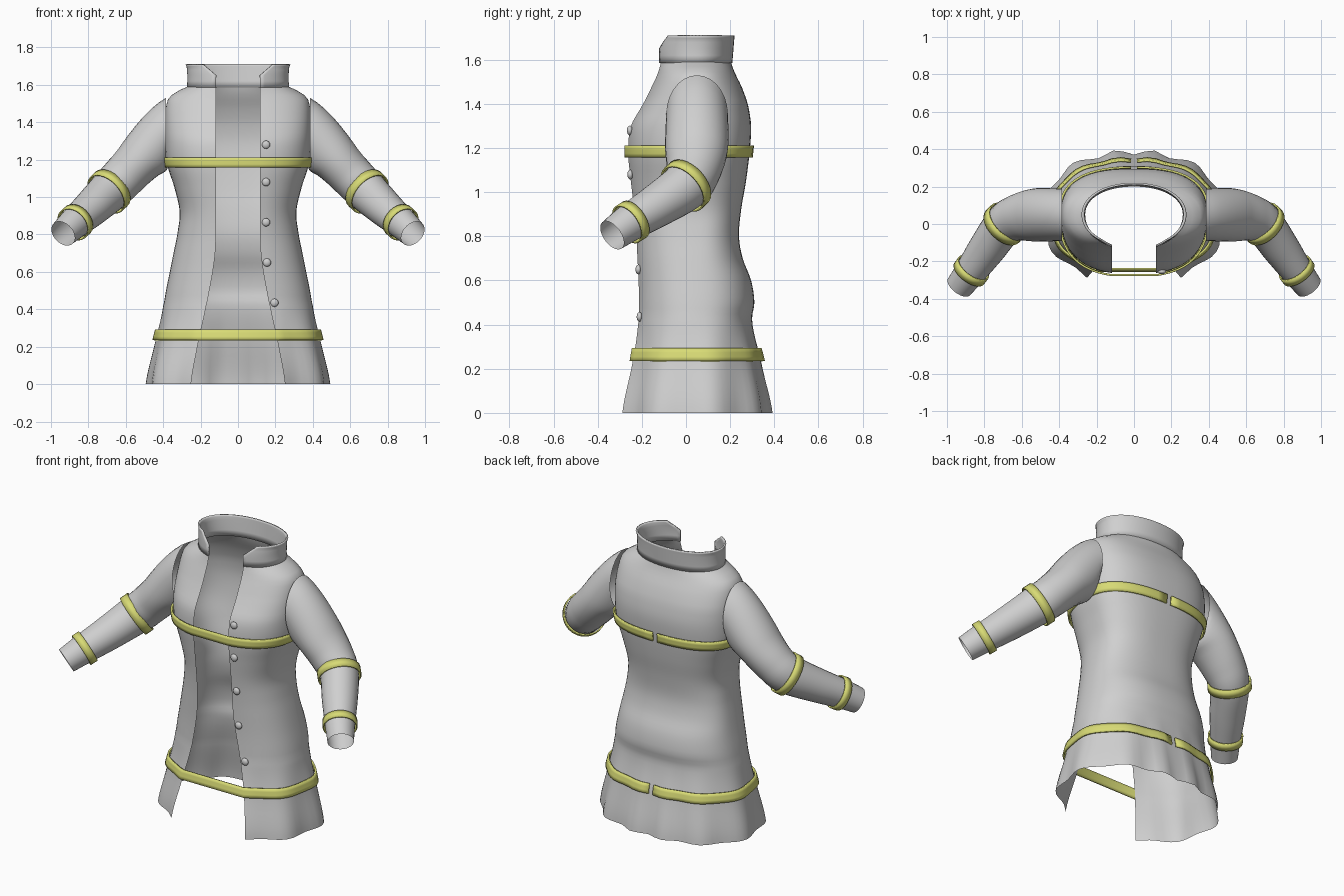
import bpy, bmesh, math
from mathutils import Vector

if "Cube" in bpy.data.objects:
    bpy.data.objects.remove(bpy.data.objects["Cube"])


def material(name, rgb):
    m = bpy.data.materials.new(name)
    m.diffuse_color = (*rgb, 1)
    m.use_nodes = True
    m.node_tree.nodes["Principled BSDF"].inputs["Base Color"].default_value = m.diffuse_color
    return m


GREY = material("light grey cloth", (0.63, 0.63, 0.63))
YELLOW = material("yellow reflective", (0.69, 0.71, 0.18))


def catmull(rows, t):
    """Smooth blend of table rows at a fractional row index."""
    i = max(0, min(int(t), len(rows) - 2))
    u = t - i
    p1, p2 = rows[i], rows[i + 1]
    p0, p3 = rows[max(i - 1, 0)], rows[min(i + 2, len(rows) - 1)]
    return [0.5 * (2 * b + (c - a) * u + (2 * a - 5 * b + 4 * c - d) * u * u
                   + (3 * b - a - 3 * c + d) * u ** 3)
            for a, b, c, d in zip(p0, p1, p2, p3)]


def loft(name, rings, mat, closed=False, thick=0.0):
    """Skin a list of equally long point rings."""
    bm = bmesh.new()
    vs = [[bm.verts.new(p) for p in r] for r in rings]
    n = len(rings[0])
    for a, b in zip(vs, vs[1:]):
        for j in range(n if closed else n - 1):
            k = (j + 1) % n
            bm.faces.new((a[j], a[k], b[k], b[j]))
    bmesh.ops.recalc_face_normals(bm, faces=bm.faces)
    return finish(name, bm, mat, thick)


def finish(name, bm, mat, thick=0.0, angle=40):
    me = bpy.data.meshes.new(name)
    bm.to_mesh(me)
    bm.free()
    ob = bpy.data.objects.new(name, me)
    bpy.context.collection.objects.link(ob)
    me.materials.append(mat)
    if thick:
        mod = ob.modifiers.new("thickness", 'SOLIDIFY')
        mod.thickness, mod.offset = thick, 0
    bpy.ops.object.select_all(action='DESELECT')
    ob.select_set(True)
    bpy.context.view_layer.objects.active = ob
    bpy.ops.object.shade_smooth_by_angle(angle=math.radians(angle))
    return ob


# Coat body profile: height, half width, front y, back y, half opening
BODY = [
    (0.00, 0.485, -0.28, 0.385, 0.245), (0.25, 0.435, -0.235, 0.335, 0.205),
    (0.42, 0.400, -0.215, 0.300, 0.170), (0.50, 0.385, -0.213, 0.310, 0.153),
    (0.60, 0.365, -0.215, 0.295, 0.135), (0.70, 0.345, -0.220, 0.257, 0.122),
    (0.80, 0.325, -0.225, 0.240, 0.118), (0.92, 0.312, -0.235, 0.250, 0.118),
    (1.05, 0.340, -0.250, 0.272, 0.118), (1.18, 0.380, -0.262, 0.288, 0.118),
    (1.30, 0.390, -0.250, 0.295, 0.118), (1.40, 0.390, -0.195, 0.280, 0.118),
    (1.48, 0.385, -0.155, 0.252, 0.118), (1.535, 0.368, -0.130, 0.225, 0.118),
    (1.57, 0.315, -0.118, 0.210, 0.118), (1.595, 0.262, -0.112, 0.203, 0.118),
]
MID_Y = 0.05


def body_at(z):
    for i in range(len(BODY) - 1):
        if z <= BODY[i + 1][0]:
            break
    return catmull(BODY, i + (z - BODY[i][0]) / (BODY[i + 1][0] - BODY[i][0]))


def half_section(z, w, f, b, g, n, grow=0.0, back_gap=0.0, steps=28):
    """Half outline on +x, from the front opening round to the back centre."""
    fe = (MID_Y - f) / (1 - (g / w) ** n) ** (1 / n)
    t0 = -math.acos((g / w) ** (n / 2))
    t1 = math.acos((back_gap / w) ** (n / 2)) if back_gap else math.pi / 2
    ripple = 0.014 * max(0.0, 1 - z / 0.42)
    pts = []
    for i in range(steps + 1):
        t = t0 + (t1 - t0) * i / steps
        x = w * max(math.cos(t), 0) ** (2 / n)
        s = math.copysign(abs(math.sin(t)) ** (2 / n), t)
        y = s * ((b - MID_Y) if t > 0 else fe)
        d = Vector((x, y, 0))
        wave = -math.cos(11 * math.atan2(x, y)) * ripple
        d += d.normalized() * (grow + wave)
        pts.append(Vector((d.x, d.y + MID_Y, z)))
    return pts


def flip(pts):
    return [Vector((-p.x, p.y, p.z)) for p in pts]


def body_half(z, **kw):
    _, w, f, b, g = body_at(z)
    n = 2.2 + 0.4 * min(1, max(0, z / 1.1)) - 0.5 * max(0, (z - 1.4) / 0.2)
    return half_section(z, w, f, b, g, n, **kw)


# Open-fronted body shell
rings = []
for i in range(65):
    h = body_half(1.595 * i / 64)
    rings.append(h + flip(h)[-2::-1])
loft("coat_body", rings, GREY)

# Stand-up collar with cut-back front corners
rings = []
for z, w, f, g in [(1.585, 0.268, -0.117, 0.118), (1.62, 0.266, -0.117, 0.118),
                   (1.652, 0.266, -0.117, 0.118), (1.68, 0.268, -0.10, 0.150),
                   (1.70, 0.270, -0.085, 0.175), (1.71, 0.276, -0.08, 0.185)]:
    h = half_section(z, w, f, 0.205 + (z - 1.585) * 0.08, g, 2.1)
    rings.append(h + flip(h)[-2::-1])
loft("collar", rings, GREY, thick=0.01)

# Reflective body bands, straight across the opening and split at the back
for name, z0, z1 in [("chest_band", 1.158, 1.212), ("hem_band", 0.235, 0.292)]:
    rings = []
    for k in range(4):
        h = body_half(z0 + (z1 - z0) * k / 3, grow=0.012, back_gap=0.015)
        rings.append(h[::-1] + flip(h))
    loft(name, rings, YELLOW, thick=0.01)

# Sleeve path: centre x, y, z, horizontal radius, upright radius
SLEEVE = [
    (0.385, 0.05, 1.35, 0.140, 0.180), (0.52, 0.048, 1.205, 0.143, 0.130),
    (0.62, 0.035, 1.10, 0.125, 0.117), (0.69, 0.00, 1.03, 0.110, 0.113),
    (0.785, -0.13, 0.94, 0.100, 0.098), (0.87, -0.25, 0.865, 0.085, 0.085),
    (0.935, -0.335, 0.805, 0.074, 0.074),
]


def sleeve_ring(t, side, grow=0.0, shift=0.0, count=28):
    c = catmull(SLEEVE, t)
    e = 0.15
    d = (Vector(catmull(SLEEVE, min(t + e, 6))[:3])
         - Vector(catmull(SLEEVE, max(t - e, 0))[:3])).normalized()
    if t < 1:  # armhole lies in an upright plane
        d = Vector((1, 0, 0)).lerp(d, t).normalized()
    across = Vector((0, 0, 1)).cross(d).normalized()
    up = d.cross(across)
    ring = []
    for i in range(count):
        a = 2 * math.pi * i / count
        p = (Vector(c[:3]) + d * shift + across * math.cos(a) * (c[3] + grow)
             + up * math.sin(a) * (c[4] + grow))
        ring.append(Vector((p.x * side, p.y, p.z)))
    return ring


for side, tag in [(1, "left"), (-1, "right")]:
    loft(tag + "_sleeve", [sleeve_ring(6 * i / 36, side) for i in range(37)],
         GREY, closed=True)
    # Elbow and cuff bands
    for part, t, width in [("elbow", 3.0, 0.05), ("cuff", 5.0, 0.045)]:
        loft(f"{tag}_{part}_band",
             [sleeve_ring(t, side, 0.009, s * width / 2) for s in (-1, 1)],
             YELLOW, closed=True, thick=0.008)

# Domed buttons down one front edge
for k, (x, z) in enumerate([(0.15, 1.28), (0.15, 1.08), (0.15, 0.865),
                            (0.155, 0.65), (0.195, 0.435)]):
    h = body_half(z, steps=60)
    p = min(h[:30], key=lambda q: abs(q.x - x))
    bm = bmesh.new()
    bmesh.ops.create_uvsphere(bm, u_segments=14, v_segments=8, radius=0.022)
    for v in bm.verts:
        v.co.y *= 0.6
        v.co += Vector((x, p.y - 0.006, z))
    finish(f"button_{k + 1}", bm, GREY)
